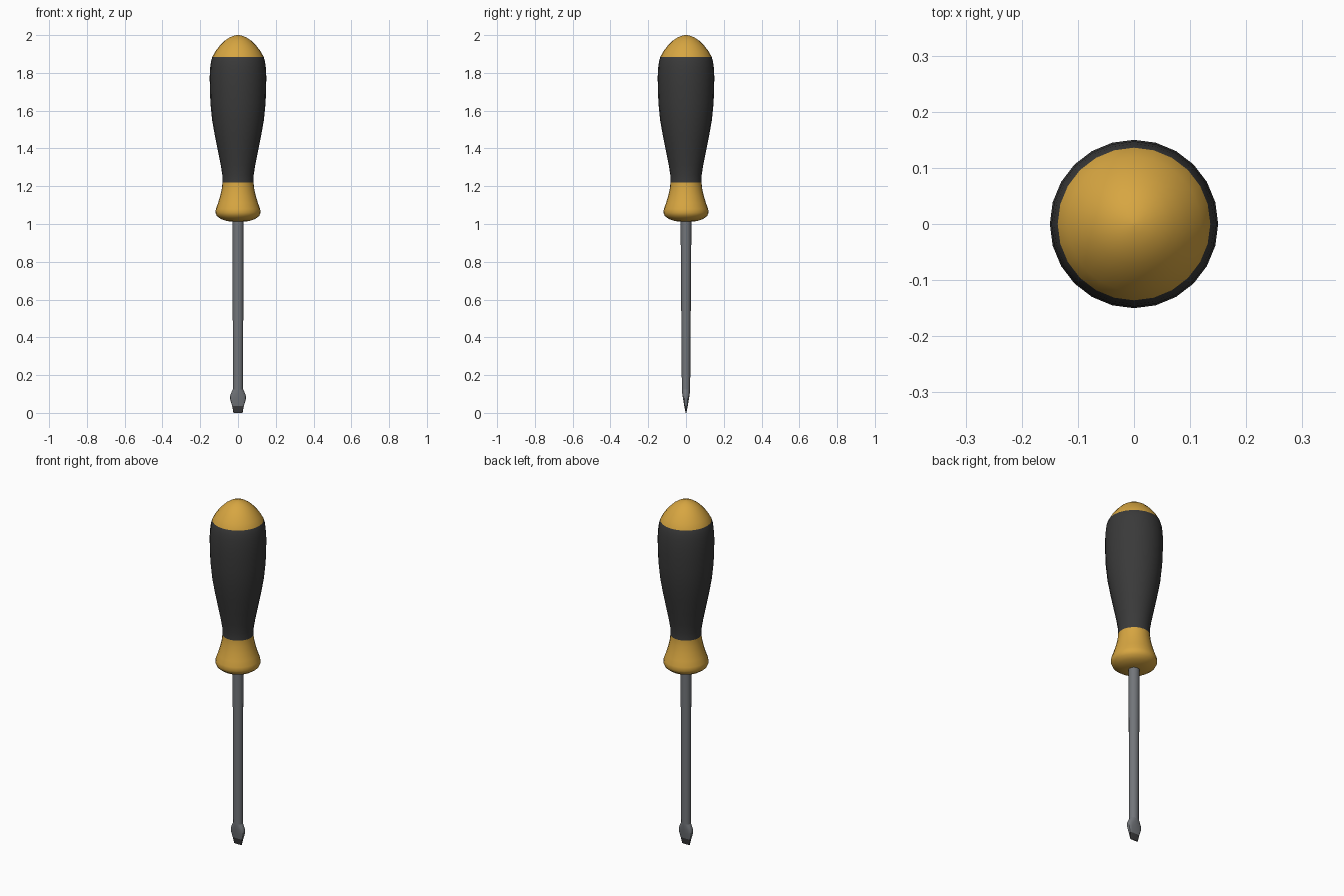
import bpy, bmesh, math

if "Cube" in bpy.data.objects:
    bpy.data.objects.remove(bpy.data.objects["Cube"])

def material(name, rgb):
    m = bpy.data.materials.new(name)
    m.diffuse_color = (*rgb, 1)
    m.use_nodes = True
    m.node_tree.nodes["Principled BSDF"].inputs["Base Color"].default_value = m.diffuse_color
    return m

gold = material("amber plastic", (0.68, 0.38, 0.053))
black = material("black rubber", (0.042, 0.042, 0.042))
steel = material("grey steel", (0.17, 0.18, 0.195))
dark_steel = material("dark steel tip", (0.045, 0.045, 0.047))

def loft(name, sections, sides, mats, rule, angle):
    """Skin rings (z, x radius, y radius, squareness); rule(z) picks the material."""
    bm = bmesh.new()
    rings = []
    for z, rx, ry, n in sections:
        ring = []
        for i in range(sides):
            a = 2 * math.pi * i / sides
            c, s = math.cos(a), math.sin(a)
            x = math.copysign(abs(c) ** (2 / n), c) if abs(c) > 1e-6 else 0
            y = math.copysign(abs(s) ** (2 / n), s) if abs(s) > 1e-6 else 0
            ring.append(bm.verts.new((rx * x, ry * y, z)))
        rings.append(ring)
    for lo, hi in zip(rings, rings[1:]):
        for i in range(sides):
            j = (i + 1) % sides
            bm.faces.new((lo[i], lo[j], hi[j], hi[i]))
    bm.faces.new(rings[0][::-1])
    bm.faces.new(rings[-1])
    for f in bm.faces:
        f.material_index = rule(f.calc_center_median().z)
    bmesh.ops.recalc_face_normals(bm, faces=bm.faces[:])
    me = bpy.data.meshes.new(name)
    bm.to_mesh(me)
    bm.free()
    for m in mats:
        me.materials.append(m)
    ob = bpy.data.objects.new(name, me)
    bpy.context.collection.objects.link(ob)
    bpy.ops.object.select_all(action='DESELECT')
    ob.select_set(True)
    bpy.context.view_layer.objects.active = ob
    bpy.ops.object.shade_smooth_by_angle(angle=math.radians(angle))
    return ob

# Handle: amber collar, black grip, amber domed cap
profile = [(1.012, 0.03), (1.016, 0.06), (1.026, 0.09), (1.042, 0.112),
           (1.06, 0.12), (1.08, 0.117), (1.11, 0.106), (1.15, 0.094),
           (1.185, 0.086), (1.22, 0.082), (1.26, 0.083), (1.31, 0.091),
           (1.38, 0.105), (1.46, 0.121), (1.55, 0.137), (1.64, 0.146),
           (1.72, 0.149), (1.78, 0.15), (1.83, 0.147), (1.86, 0.143),
           (1.885, 0.136), (1.915, 0.119), (1.945, 0.096), (1.97, 0.071),
           (1.988, 0.044), (1.997, 0.02), (2.0, 0.003)]
loft("handle", [(z, r, r, 2) for z, r in profile], 24, [gold, black],
     lambda z: 1 if 1.22 < z < 1.885 else 0, 60)

# Shaft: slightly tapered round rod running into the collar
loft("shaft", [(0.12, 0.027, 0.022, 2), (1.05, 0.029, 0.029, 2)], 16,
     [steel], lambda z: 0, 40)

# Flat blade: flares wide, thins to a dark edge
loft("blade", [(0.0, 0.024, 0.002, 6), (0.036, 0.031, 0.009, 5),
               (0.07, 0.041, 0.015, 3.5), (0.09, 0.042, 0.018, 2.8),
               (0.11, 0.034, 0.021, 2.2), (0.125, 0.027, 0.022, 2)], 16,
     [steel, dark_steel], lambda z: 1 if z < 0.036 else 0, 40)
